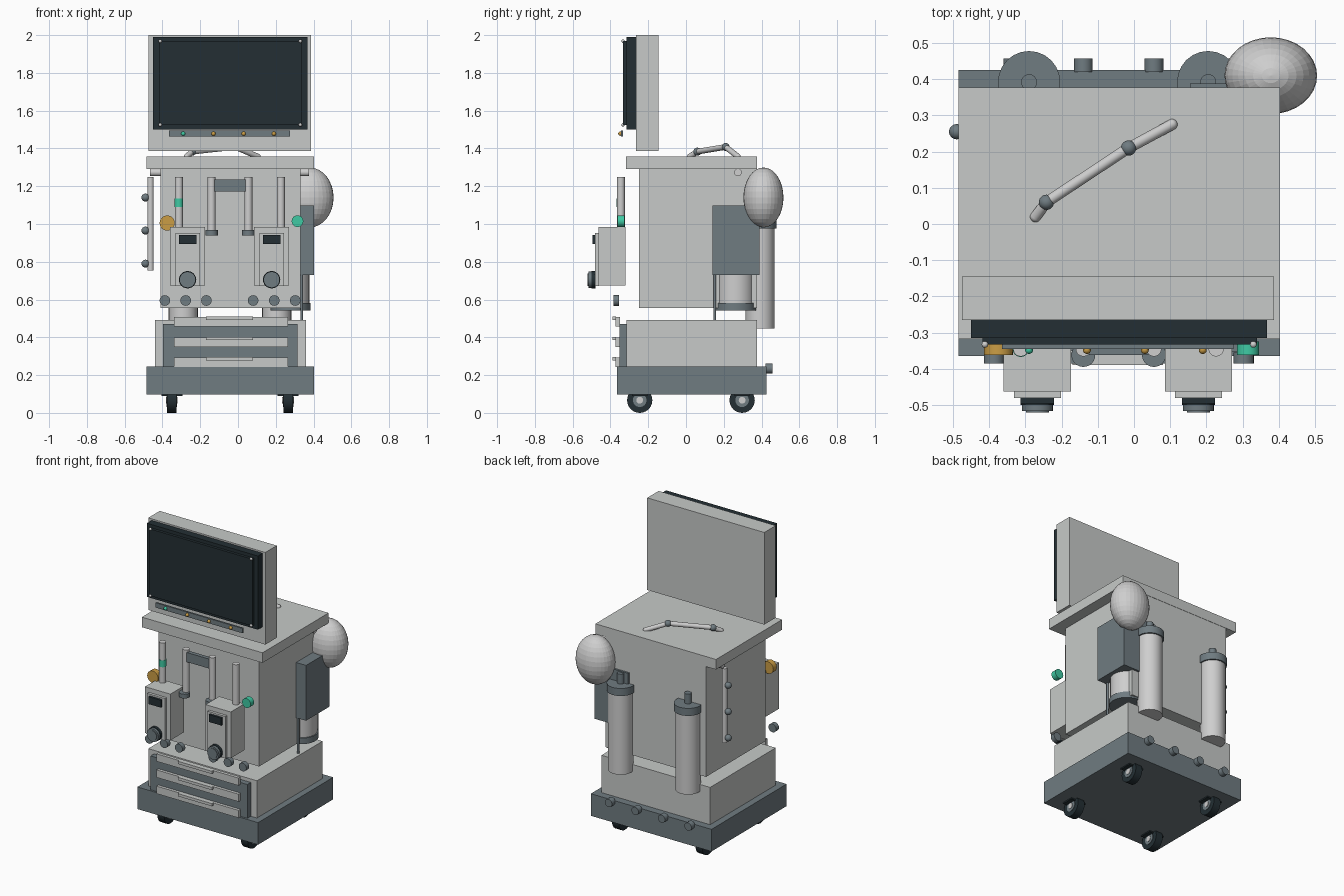
import bpy
from mathutils import Vector

if "Cube" in bpy.data.objects:
    bpy.data.objects.remove(bpy.data.objects["Cube"], do_unlink=True)


def material(name, rgb):
    m = bpy.data.materials.new(name)
    m.use_nodes = True
    m.diffuse_color = (*rgb, 1)
    m.node_tree.nodes["Principled BSDF"].inputs["Base Color"].default_value = (*rgb, 1)
    return m


LIGHT = material("light_grey", (0.57, 0.59, 0.58))
METAL = material("pale_metal", (0.62, 0.62, 0.62))
SLATE = material("slate_grey", (0.16, 0.20, 0.22))
DARK = material("near_black", (0.017, 0.028, 0.034))
TEAL = material("teal", (0.05, 0.59, 0.37))
AMBER = material("amber", (0.60, 0.34, 0.06))


def finish(name, mat, smooth=False):
    ob = bpy.context.object
    ob.name = name
    ob.data.materials.append(mat)
    if smooth:
        bpy.ops.object.shade_smooth_by_angle()
    return ob


def box(name, mat, x, y, z):
    """Box from (low, high) ranges on each axis."""
    bpy.ops.mesh.primitive_cube_add(size=1, location=[sum(r) / 2 for r in (x, y, z)])
    bpy.context.object.scale = [r[1] - r[0] for r in (x, y, z)]
    return finish(name, mat)


def rod(name, mat, a, b, r, sides=24):
    """Cylinder between two points."""
    a, b = Vector(a), Vector(b)
    d = b - a
    bpy.ops.mesh.primitive_cylinder_add(vertices=sides, radius=r, depth=d.length, location=(a + b) / 2)
    ob = bpy.context.object
    ob.rotation_euler = d.to_track_quat("Z", "Y").to_euler()
    return finish(name, mat, True)


def upright(name, mat, x, y, z, r):
    return rod(name, mat, (x, y, z[0]), (x, y, z[1]), r)


def knob(name, mat, x, y, z, r):
    """Cylinder facing front or back."""
    return rod(name, mat, (x, y[0], z), (x, y[1], z), r)


def ball(name, mat, loc, radii, smooth=True):
    bpy.ops.mesh.primitive_uv_sphere_add(segments=32, ring_count=16, radius=1, location=loc)
    bpy.context.object.scale = radii
    return finish(name, mat, smooth)


# Base, cabinet, body and worktop
box("base", SLATE, (-0.485, 0.403), (-0.365, 0.425), (0.098, 0.245))
box("lower_cabinet", LIGHT, (-0.44, 0.36), (-0.315, 0.375), (0.245, 0.493))
box("body", LIGHT, (-0.41, 0.33), (-0.25, 0.375), (0.555, 1.29))
box("worktop", LIGHT, (-0.485, 0.403), (-0.318, 0.377), (1.29, 1.357))

# Casters
for x in (-0.35, 0.265):
    for y in (-0.245, 0.297):
        rod("caster_wheel", DARK, (x - 0.025, y, 0.067), (x + 0.025, y, 0.067), 0.067)
        rod("caster_hub", SLATE, (x - 0.028, y, 0.067), (x + 0.028, y, 0.067), 0.036)
        rod("caster_axle", METAL, (x - 0.031, y, 0.067), (x + 0.031, y, 0.067), 0.018)
        box("caster_plate", DARK, (x - 0.055, x + 0.055), (y - 0.04, y + 0.04), (0.09, 0.1))

# Drawers
box("drawer_frame", SLATE, (-0.397, 0.315), (-0.352, -0.315), (0.245, 0.47))
for z in (0.242, 0.35, 0.457):
    box("drawer", LIGHT, (-0.34, 0.265), (-0.372, -0.35), (z, z + 0.05))
    box("drawer_handle", LIGHT, (-0.17, 0.08), (-0.39, -0.37), (z + 0.035, z + 0.053))

# Monitor
box("monitor_housing", LIGHT, (-0.475, 0.387), (-0.265, -0.145), (1.387, 2.0))
box("monitor_bezel", DARK, (-0.45, 0.367), (-0.315, -0.263), (1.5, 1.99))
box("monitor_screen", DARK, (-0.418, 0.34), (-0.333, -0.31), (1.523, 1.968))
for x in (-0.412, 0.33):
    for z in (1.525, 1.968):
        ball("screen_screw", METAL, (x, -0.333, z), (0.009, 0.009, 0.009))
box("indicator_strip", SLATE, (-0.365, 0.275), (-0.345, -0.333), (1.463, 1.495))
for i, mat in enumerate((TEAL, AMBER, AMBER, AMBER)):
    ball("indicator_light", mat, (-0.29 + 0.16 * i, -0.348, 1.478), (0.011, 0.011, 0.011))

# Jointed arm on the worktop
path = [(-0.272, 0.02, 1.357), (-0.242, 0.06, 1.383), (-0.015, 0.21, 1.408), (0.105, 0.275, 1.357)]
for a, b in zip(path, path[1:]):
    rod("arm_tube", METAL, a, b, 0.015)
for p in path[1:3]:
    ball("arm_joint", SLATE, p, (0.021, 0.021, 0.021))
for p in (path[0], path[3]):
    ball("arm_end", METAL, p, (0.015, 0.015, 0.015))

# Front tubes and the bar between them
for x in (-0.313, 0.227):
    upright("flow_tube", METAL, x, -0.345, (0.98, 1.25), 0.021)
for x in (-0.14, 0.055):
    upright("flow_tube", METAL, x, -0.345, (0.96, 1.25), 0.021)
    upright("tube_foot", SLATE, x, -0.362, (0.94, 0.968), 0.033)
upright("tube_band", TEAL, -0.313, -0.345, (1.09, 1.135), 0.0225)
box("tube_bar", SLATE, (-0.125, 0.04), (-0.362, -0.335), (1.172, 1.235))

# Vaporiser units
for x in (-0.267, 0.178):
    box("unit_case", LIGHT, (x - 0.093, x + 0.093), (-0.463, -0.32), (0.675, 0.983))
    box("unit_panel", LIGHT, (x - 0.065, x + 0.065), (-0.481, -0.46), (0.673, 0.953))
    box("unit_display", DARK, (x - 0.046, x + 0.046), (-0.496, -0.48), (0.893, 0.942))
    knob("dial_ring", DARK, x, (-0.5, -0.478), 0.705, 0.046)
    knob("dial", SLATE, x, (-0.517, -0.498), 0.705, 0.043)
    knob("dial_face", SLATE, x, (-0.521, -0.515), 0.705, 0.032)

# Front knobs
knob("amber_knob", AMBER, -0.375, (-0.362, -0.325), 1.005, 0.04)
knob("teal_knob", TEAL, 0.315, (-0.362, -0.325), 1.015, 0.031)
for x in (-0.387, -0.277, -0.167, 0.08, 0.192, 0.303):
    knob("port_knob", SLATE, x, (-0.385, -0.355), 0.595, 0.028)

# Side rail with knobs, and the cross bar
upright("side_rail", METAL, -0.463, 0.255, (0.755, 1.25), 0.016)
for z in (0.79, 0.965, 1.14):
    ball("rail_knob", SLATE, (-0.49, 0.255, z), (0.021, 0.021, 0.021))
rod("cross_bar", METAL, (-0.465, 0.275, 1.273), (0.375, 0.275, 1.273), 0.02)

# Breathing bag, absorber and drain
ball("breathing_bag", METAL, (0.378, 0.41, 1.14), (0.128, 0.106, 0.159), False)
box("absorber_box", SLATE, (0.155, 0.403), (0.14, 0.388), (0.73, 1.098))
upright("absorber_canister", METAL, 0.278, 0.263, (0.58, 0.73), 0.1)
upright("absorber_foot", SLATE, 0.278, 0.263, (0.543, 0.583), 0.107)
upright("drain_rod", SLATE, 0.337, 0.152, (0.493, 0.73), 0.007)

# Gas cylinders and base ports at the back
for x in (-0.29, 0.205):
    upright("gas_cylinder", METAL, x, 0.392, (0.447, 0.98), 0.077)
    upright("cylinder_cap", SLATE, x, 0.392, (0.975, 1.025), 0.086)
    upright("cylinder_valve", SLATE, x, 0.392, (1.02, 1.09), 0.022)
for x in (-0.335, -0.14, 0.055, 0.25):
    knob("rear_port", SLATE, x, (0.42, 0.458), 0.235, 0.026)
